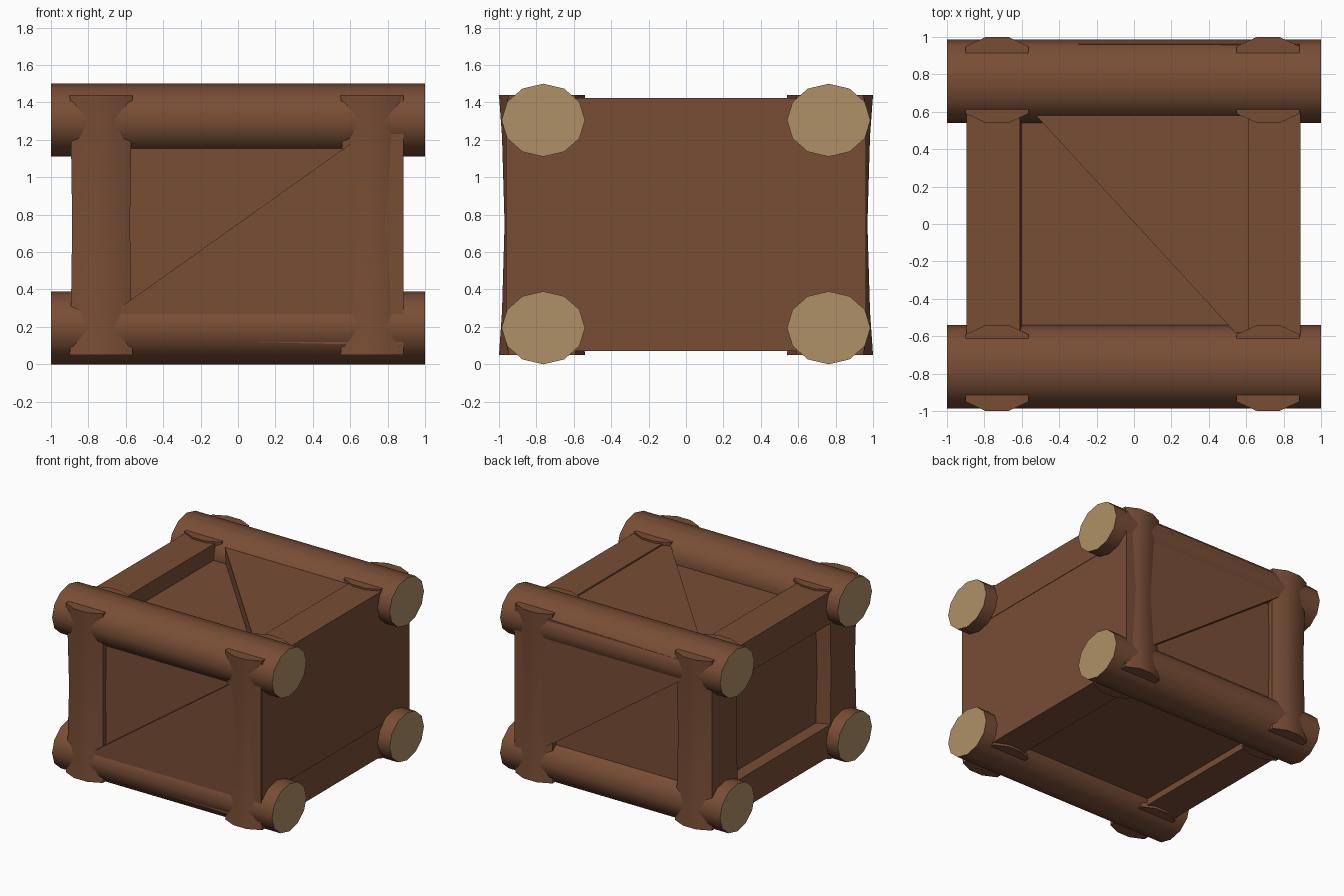
import bpy, bmesh, math

if "Cube" in bpy.data.objects:
    bpy.data.objects.remove(bpy.data.objects["Cube"])


def material(name, rgb):
    m = bpy.data.materials.new(name)
    m.diffuse_color = (*rgb, 1)
    m.use_nodes = True
    m.node_tree.nodes["Principled BSDF"].inputs["Base Color"].default_value = m.diffuse_color
    return m


BARK = material("bark", (0.19, 0.075, 0.036))
CUT = material("cut_wood", (0.43, 0.28, 0.135))


def loft(name, rings, cap_mat=0, smooth=None):
    """Skin a list of equal-length rings and cap both ends."""
    bm = bmesh.new()
    rows = [[bm.verts.new(p) for p in r] for r in rings]
    n = len(rows[0])
    for a, b in zip(rows, rows[1:]):
        for i in range(n):
            j = (i + 1) % n
            bm.faces.new((a[i], a[j], b[j], b[i]))
    for r in (rows[0], rows[-1]):
        bm.faces.new(r).material_index = cap_mat
    bmesh.ops.recalc_face_normals(bm, faces=bm.faces)
    me = bpy.data.meshes.new(name)
    bm.to_mesh(me)
    bm.free()
    me.materials.append(BARK)
    me.materials.append(CUT)
    ob = bpy.data.objects.new(name, me)
    bpy.context.collection.objects.link(ob)
    if smooth:
        bpy.ops.object.select_all(action='DESELECT')
        ob.select_set(True)
        bpy.context.view_layer.objects.active = ob
        bpy.ops.object.shade_smooth_by_angle(angle=math.radians(smooth))
    return ob


# Octagonal post section, half sizes in x and y
SECTION = [(0.168, -0.18), (0.168, 0.18), (0.06, 0.23), (-0.06, 0.23),
           (-0.168, 0.18), (-0.168, -0.18), (-0.06, -0.23), (0.06, -0.23)]
# Post height stations: z, x scale, y scale (slim waist)
STATIONS = [(0.05, 1, 1), (0.28, 0.96, 0.93), (0.75, 0.92, 0.87),
            (1.22, 0.96, 0.93), (1.44, 1, 1)]

for sy, fb in ((-1, "front"), (1, "back")):
    # Horizontal logs with pale cut ends
    for z, tb in ((0.195, "lower"), (1.305, "upper")):
        rings = [[(x, sy * 0.763 + 0.223 * math.cos(a), z + 0.195 * math.sin(a))
                  for a in (math.tau * i / 12 for i in range(12))]
                 for x in (-1, 1)]
        loft(f"{tb}_{fb}_log", rings, 1, 40)
    # Upright posts, their corners showing past the logs
    for cx, lr in ((-0.732, "left"), (0.717, "right")):
        rings = [[(cx + u * kx, sy * 0.77 + v * ky, z) for u, v in SECTION]
                 for z, kx, ky in STATIONS]
        loft(f"{fb}_{lr}_post", rings, 0, 30)

# Cross beams running front to back
for x0, x1, lr in ((-0.895, -0.61, "left"), (0.61, 0.89, "right")):
    for z0, z1, tb in ((0.07, 0.33, "lower"), (1.16, 1.425, "upper")):
        lean = 0.02 if lr == "left" else 0
        top, bot = (0, lean) if tb == "upper" else (lean, 0)
        loft(f"{tb}_{lr}_beam",
             [[(x0, y, z0), (x1 + bot, y, z0), (x1 + top, y, z1), (x0, y, z1)]
              for y in (-0.85, 0.85)])


def box(name, x0, x1, y, z0, z1):
    loft(name, [[(x, -y, z0), (x, y, z0), (x, y, z1), (x, -y, z1)] for x in (x0, x1)])


# Recessed inner box and the flush right-hand panel
box("inner_box", -0.79, 0.87, 0.895, 0.12, 1.3)
box("right_panel", 0.82, 0.886, 0.955, 0.075, 1.42)

# Raised triangular half panels split along the diagonals
loft("front_half_panel", [[(-0.86, y, 0.14), (0.884, y, 0.1), (0.884, y, 1.38)]
                          for y in (-0.963, -0.88)])
loft("back_half_panel", [[(0.884, y, 0.14), (0.884, y, 1.4), (-0.86, y, 1.38)]
                         for y in (0.88, 0.963)])
loft("top_half_panel", [[(-0.845, 0.93, z), (0.88, 0.93, z), (0.88, -0.95, z)]
                        for z in (1.28, 1.412)])
